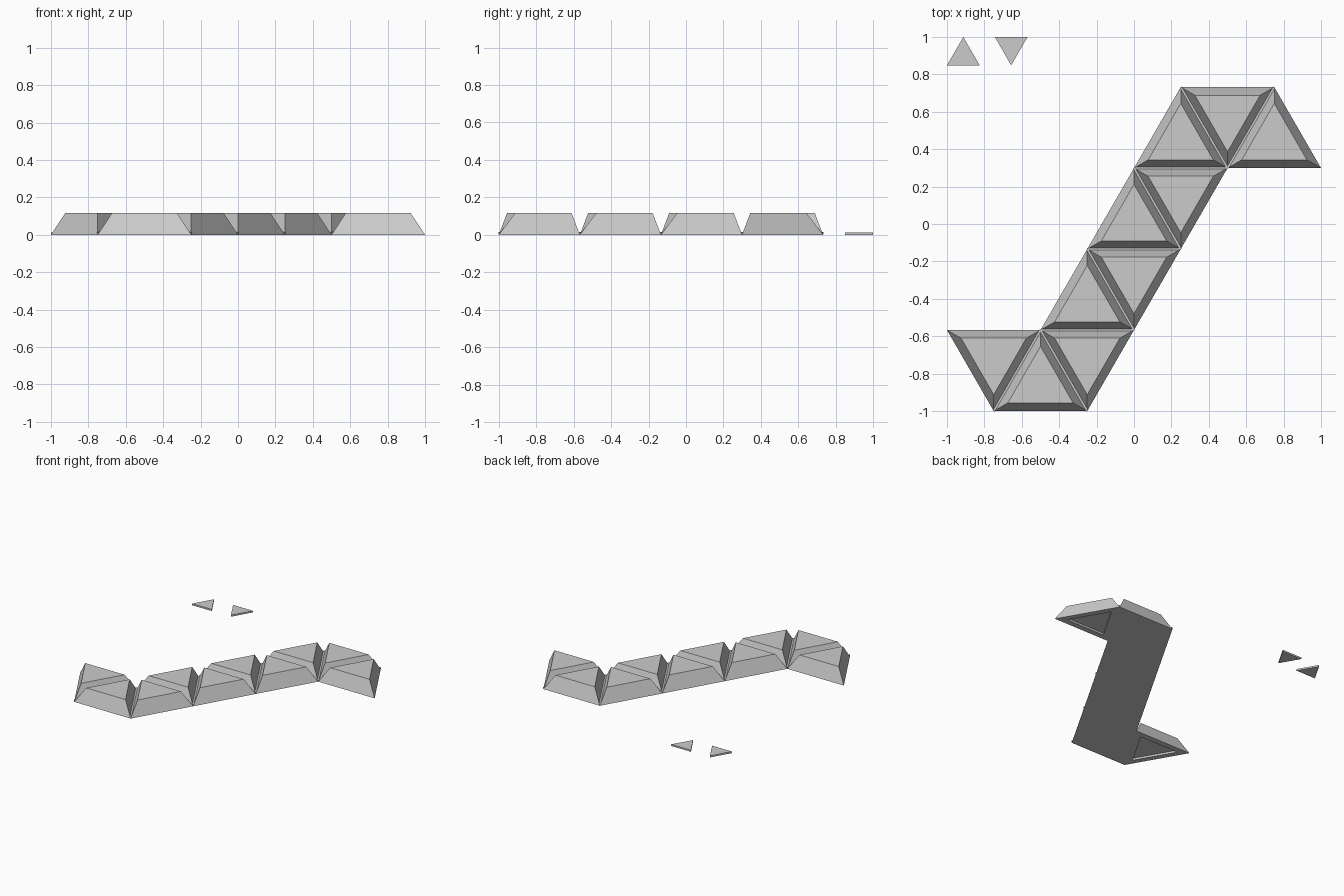
import bpy
import bmesh
from math import sqrt, sin, cos, radians
from mathutils import Vector

cube = bpy.data.objects.get("Cube")
if cube:
    bpy.data.objects.remove(cube)

SIDE = 0.5
ROW = SIDE * sqrt(3) / 2       # height of one triangle
TOP = 0.115                    # panel thickness
SLOPE = 0.38                   # inward lean of the panel sides
FLOOR = 0.015                  # hinge strip thickness
PLUG_SIDE = 0.175

grey = bpy.data.materials.new("light_grey")
grey.use_nodes = True
colour = (0.6, 0.6, 0.6, 1)
grey.diffuse_color = colour
grey.node_tree.nodes["Principled BSDF"].inputs["Base Color"].default_value = colour


def triangle(cx, cy, side, up, z=0):
    """Corners of an equilateral triangle around its centroid."""
    r = side / sqrt(3)
    start = 90 if up else -90
    return [Vector((cx + r * cos(radians(start + 120 * k)),
                    cy + r * sin(radians(start + 120 * k)), z)) for k in range(3)]


def loft(name, low, high, recess=0):
    """Solid between two matching loops, with an optional pocket underneath."""
    bm = bmesh.new()
    a = [bm.verts.new(p) for p in low]
    b = [bm.verts.new(p) for p in high]
    n = len(a)
    bottom = bm.faces.new(a[::-1])
    bm.faces.new(b)
    for i in range(n):
        j = (i + 1) % n
        bm.faces.new((a[i], a[j], b[j], b[i]))
    bmesh.ops.recalc_face_normals(bm, faces=bm.faces)
    if recess:
        bmesh.ops.inset_region(bm, faces=[bottom], thickness=recess)
        pocket = bmesh.ops.extrude_face_region(bm, geom=[bottom])["geom"]
        bmesh.ops.translate(bm, vec=(0, 0, FLOOR),
                            verts=[v for v in pocket if isinstance(v, bmesh.types.BMVert)])
        if bottom.is_valid:
            bmesh.ops.delete(bm, geom=[bottom], context='FACES_ONLY')
        bmesh.ops.recalc_face_normals(bm, faces=bm.faces)
    mesh = bpy.data.meshes.new(name)
    bm.to_mesh(mesh)
    bm.free()
    mesh.materials.append(grey)
    obj = bpy.data.objects.new(name, mesh)
    bpy.context.collection.objects.link(obj)
    return obj


# Folding chain of bevelled triangular panels, alternately pointing back and front
chain = [(0.75, 3), (0.5, 3), (0.25, 3), (0.25, 2), (0, 2),
         (0, 1), (-0.25, 1), (-0.25, 0), (-0.5, 0), (-0.75, 0)]
corners = []
for i, (cx, row) in enumerate(chain):
    up = i % 2 == 0
    cy = -1 + ROW * (row + (1 / 3 if up else 2 / 3))
    low = triangle(cx, cy, SIDE, up)
    high = triangle(cx, cy, SIDE - 2 * sqrt(3) * SLOPE * TOP, up, TOP)
    is_end = i in (0, len(chain) - 1)
    pocket_inset = (SIDE - PLUG_SIDE - 0.01) / (2 * sqrt(3))
    loft(f"panel_{i + 1}", low, high, pocket_inset if is_end else 0)
    corners.append(low)

# Thin hinge strips filling the foot of each groove between neighbours
for i in range(len(chain) - 1):
    p, q = [v for v in corners[i] if any((v - w).length < 0.001 for w in corners[i + 1])]
    along = (q - p).normalized()
    out = Vector((-along.y, along.x, 0)) * SLOPE * FLOOR
    lift = Vector((0, 0, FLOOR))
    loft(f"hinge_{i + 1}",
         [p, p + lift + out, p + lift - out],
         [q, q + lift + out, q + lift - out])

# Two loose plugs that close the pockets
plug_height = PLUG_SIDE * sqrt(3) / 2
for name, cx, up in (("left_pocket_plug", -0.9125, True), ("right_pocket_plug", -0.6565, False)):
    cy = 1 - plug_height * (2 / 3 if up else 1 / 3)
    loft(name, triangle(cx, cy, PLUG_SIDE, up), triangle(cx, cy, PLUG_SIDE, up, 0.013))
